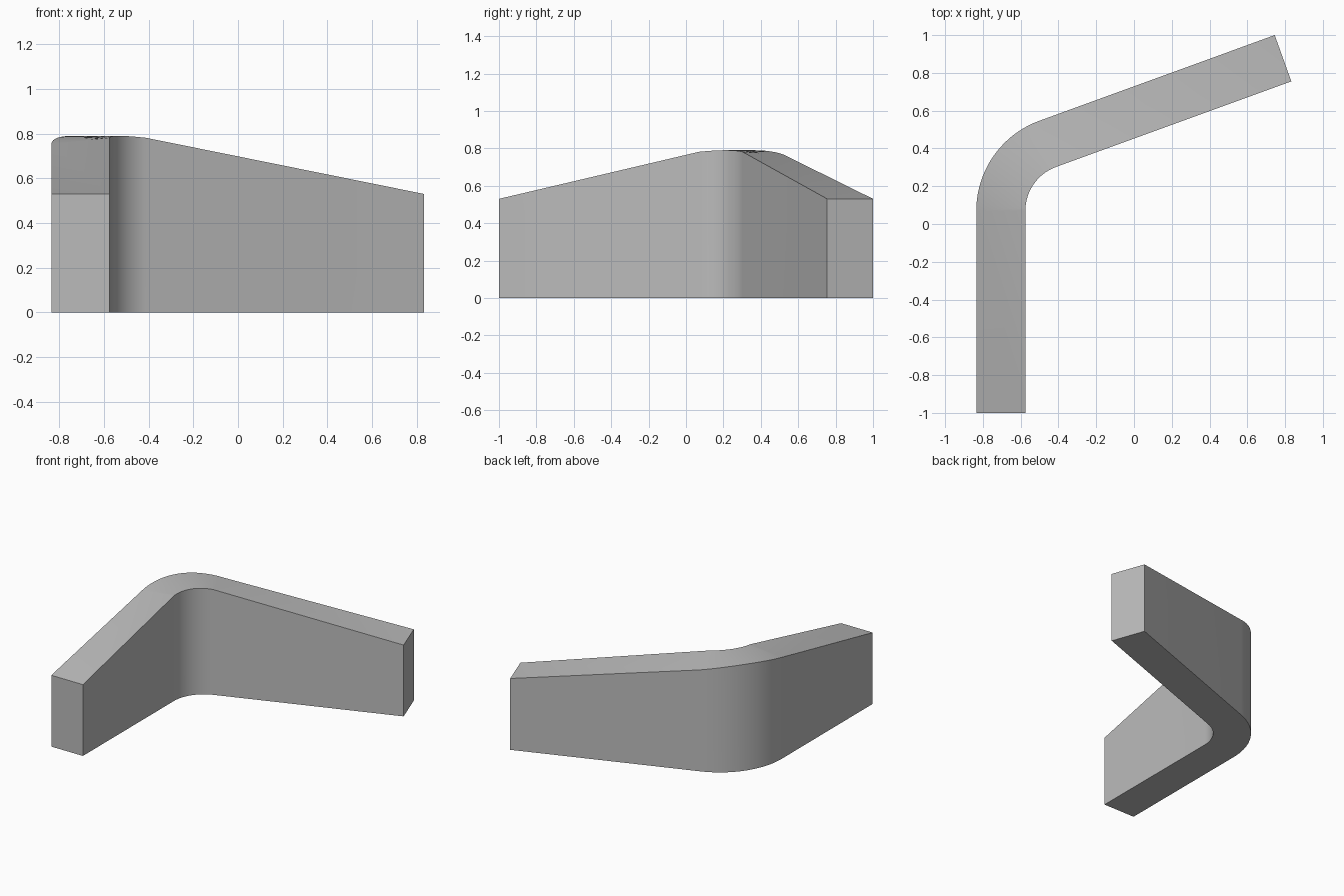
import bpy, bmesh, math
from mathutils import Vector

cube = bpy.data.objects.get("Cube")
if cube:
    bpy.data.objects.remove(cube, do_unlink=True)

# Plan of the wall: two straight arms joined by a concentric bend
CENTRE = Vector((-0.328, 0.07))
R_OUT, R_IN = 0.507, 0.247
TURN = math.radians(70)
END_Z, PEAK_Z, CROWN_R = 0.53, 0.79, 1.2
STEPS = 20


def bend_point(radius, t):
    """Point on the bend; its crown falls away as an arc to both sides."""
    a = math.pi - TURN * t
    u = radius * math.sin(TURN * (t - 0.5))
    z = PEAK_Z - CROWN_R + math.sqrt(CROWN_R ** 2 - u ** 2)
    p = CENTRE + radius * Vector((math.cos(a), math.sin(a)))
    return Vector((p.x, p.y, z))


# Cross-sections from the front end to the far end: (outer top, inner top)
sections = [(Vector((-0.835, -1, END_Z)), Vector((-0.575, -1, END_Z)))]
for i in range(STEPS + 1):
    sections.append((bend_point(R_OUT, i / STEPS), bend_point(R_IN, i / STEPS)))
sections.append((Vector((0.745, 1, END_Z)), Vector((0.833, 0.755, END_Z))))

bm = bmesh.new()
rings = []
for outer, inner in sections:
    rings.append([bm.verts.new(p) for p in (
        outer, inner, (inner.x, inner.y, 0), (outer.x, outer.y, 0))])

# Walls, underside and top; the arm tops fold along a diagonal
for i, (a, b) in enumerate(zip(rings, rings[1:])):
    for k in (1, 2, 3):
        n = (k + 1) % 4
        bm.faces.new((a[k], a[n], b[n], b[k]))
    if i == 0:
        bm.faces.new((a[0], a[1], b[0]))
        bm.faces.new((a[1], b[1], b[0]))
    else:
        bm.faces.new((a[0], a[1], b[1]))
        bm.faces.new((a[0], b[1], b[0]))

# End caps
bm.faces.new(rings[0])
bm.faces.new(rings[-1])
bmesh.ops.recalc_face_normals(bm, faces=bm.faces)

mesh = bpy.data.meshes.new("bent_wall")
bm.to_mesh(mesh)
bm.free()
wall = bpy.data.objects.new("bent_wall", mesh)
bpy.context.collection.objects.link(wall)

# Plain grey material
grey = bpy.data.materials.new("plain_grey")
grey.use_nodes = True
colour = (0.5, 0.5, 0.5, 1)
grey.diffuse_color = colour
grey.node_tree.nodes["Principled BSDF"].inputs["Base Color"].default_value = colour
mesh.materials.append(grey)

# Smooth bend with crisp edges
bpy.ops.object.select_all(action="DESELECT")
wall.select_set(True)
bpy.context.view_layer.objects.active = wall
bpy.ops.object.shade_smooth_by_angle(angle=math.radians(30))
